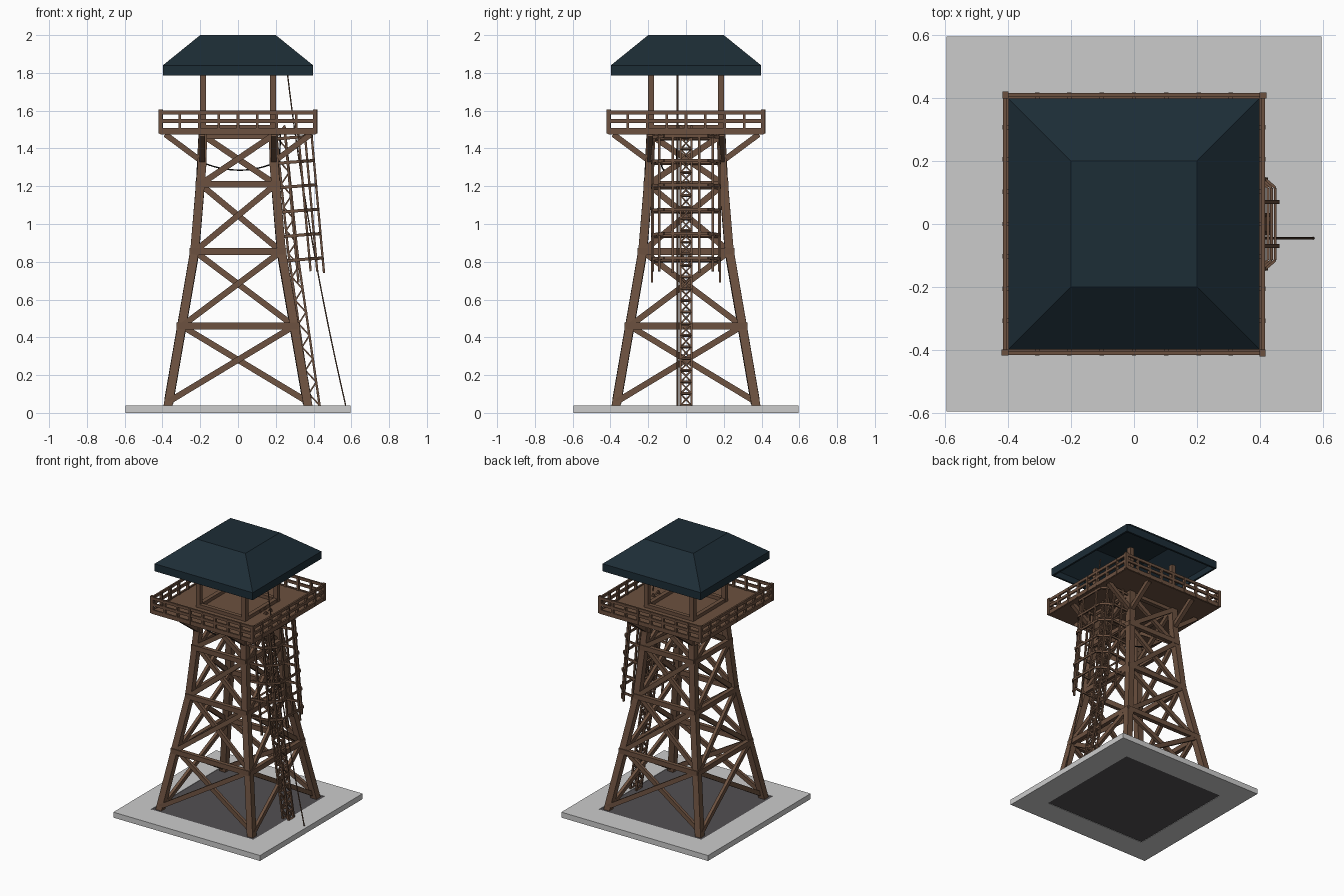
import bpy, bmesh
from math import pi, cos
from mathutils import Vector, Matrix

if "Cube" in bpy.data.objects:
    bpy.data.objects.remove(bpy.data.objects["Cube"])


def material(name, rgb):
    m = bpy.data.materials.new(name)
    m.diffuse_color = (*rgb, 1)
    m.use_nodes = True
    m.node_tree.nodes["Principled BSDF"].inputs["Base Color"].default_value = m.diffuse_color
    return m


WOOD = material("wood", (0.15, 0.082, 0.05))
NAVY = material("roof_navy", (0.012, 0.026, 0.037))
DARK = material("dark_ground", (0.085, 0.08, 0.085))
BLACK = material("black_cable", (0.01, 0.01, 0.01))


def finish(bm, name, mat=None):
    bmesh.ops.recalc_face_normals(bm, faces=bm.faces[:])
    me = bpy.data.meshes.new(name)
    bm.to_mesh(me)
    bm.free()
    ob = bpy.data.objects.new(name, me)
    bpy.context.collection.objects.link(ob)
    if mat:
        me.materials.append(mat)
    return ob


def beam(bm, a, b, w, d, side=(0, 1, 0)):
    """Box from a to b; d is the thickness along `side`, w across it."""
    a, b = Vector(a), Vector(b)
    z = (b - a).normalized()
    y = Vector(side) - Vector(side).dot(z) * z
    if y.length < 1e-3:
        y = z.orthogonal()
    y.normalize()
    x = y.cross(z)
    rot = Matrix((x, y, z)).transposed().to_4x4()
    size = Matrix.Diagonal((w, d, (b - a).length, 1))
    bmesh.ops.create_cube(bm, size=1, matrix=Matrix.Translation((a + b) / 2) @ rot @ size)


def box(bm, x, y, z):
    beam(bm, (sum(x) / 2, sum(y) / 2, z[0]), (sum(x) / 2, sum(y) / 2, z[1]), x[1] - x[0], y[1] - y[0])


def four_sides(bm):
    """Repeat the front-side geometry around the tower."""
    geom = bm.verts[:] + bm.edges[:] + bm.faces[:]
    for k in range(1, 4):
        new = bmesh.ops.duplicate(bm, geom=geom)["geom"]
        bmesh.ops.rotate(bm, verts=[g for g in new if isinstance(g, bmesh.types.BMVert)],
                         cent=(0, 0, 0), matrix=Matrix.Rotation(k * pi / 2, 3, 'Z'))


def interp(table, z):
    for (z0, c0), (z1, c1) in zip(table, table[1:]):
        if z <= z1:
            break
    return c0 + (c1 - c0) * (z - z0) / (z1 - z0)


def leg(z):
    return interp([(0.04, 0.37), (0.855, 0.229), (1.32, 0.19), (1.5, 0.185)], z)


# Ground slab: stone border with a darker inner panel
bm = bmesh.new()
box(bm, (-0.595, 0.415), (-0.595, -0.415), (0, 0.04))
four_sides(bm)
finish(bm, "slab_border")
bm = bmesh.new()
box(bm, (-0.415, 0.415), (-0.415, 0.415), (0.003, 0.037))
finish(bm, "slab_panel", DARK)

# Legs and roof posts
bm = bmesh.new()
for z0, z1 in ((0.03, 0.865), (0.845, 1.32), (1.3, 1.48)):
    beam(bm, (-leg(z0), -leg(z0), z0), (-leg(z1), -leg(z1), z1), 0.046, 0.046)
beam(bm, (-0.185, -0.185, 1.3), (-0.185, -0.185, 1.82), 0.033, 0.033)
four_sides(bm)
finish(bm, "legs_and_posts", WOOD)

# Horizontal beams and cross braces
bm = bmesh.new()
for z in (0.46, 0.855, 1.21):
    c = leg(z)
    beam(bm, (-c - 0.02, -c - 0.012, z), (c + 0.02, -c - 0.012, z), 0.036, 0.03)
levels = [0.06, 0.46, 0.855, 1.21, 1.47]
for z0, z1 in zip(levels, levels[1:]):
    c0, c1 = leg(z0), leg(z1)
    for s, off in ((1, -0.012), (-1, 0.012)):
        beam(bm, (-s * c0, -c0 + off, z0), (s * c1, -c1 + off, z1), 0.032, 0.022)
four_sides(bm)
finish(bm, "cross_braces", WOOD)

# Angled brackets under the deck
bm = bmesh.new()
for s in (-1, 1):
    beam(bm, (s * 0.19, -0.19, 1.33), (s * 0.19, -0.385, 1.475), 0.03, 0.03, (1, 0, 0))
beam(bm, (-0.2, -0.185, 1.465), (0.2, -0.185, 1.465), 0.03, 0.03)
four_sides(bm)
finish(bm, "deck_brackets", WOOD)

# Deck with a low sill between the roof posts
bm = bmesh.new()
box(bm, (-0.41, 0.41), (-0.41, 0.41), (1.475, 1.5))
finish(bm, "deck", WOOD)
bm = bmesh.new()
beam(bm, (-0.2, -0.185, 1.51), (0.2, -0.185, 1.51), 0.03, 0.03)
four_sides(bm)
finish(bm, "post_sill", WOOD)

# Railing
bm = bmesh.new()
for z, h in ((1.59, 0.02), (1.545, 0.02), (1.492, 0.03)):
    beam(bm, (-0.415, -0.41, z), (0.415, -0.41, z), h, 0.012)
for i in range(8):
    x = -0.41 + i * 0.82 / 8
    w = 0.022 if i == 0 else 0.014
    beam(bm, (x, -0.408, 1.48), (x, -0.408, 1.605 if i == 0 else 1.595), w, 0.02)
four_sides(bm)
finish(bm, "railing", WOOD)

# Hip roof: hollow shell with upright fascia and flat top
bm = bmesh.new()
rings = []
for r, z in ((0.398, 1.785), (0.398, 1.84), (0.2, 2.0)):
    rings.append([bm.verts.new((sx * r, sy * r, z)) for sx, sy in ((-1, -1), (1, -1), (1, 1), (-1, 1))])
for a, b in zip(rings, rings[1:]):
    for i in range(4):
        j = (i + 1) % 4
        bm.faces.new((a[i], a[j], b[j], b[i]))
bm.faces.new(rings[-1])
roof = finish(bm, "roof", NAVY)
sol = roof.modifiers.new("thickness", 'SOLIDIFY')
sol.thickness, sol.offset = 0.02, -1


def ladder_x(z):
    return interp([(0.04, 0.408), (0.85, 0.29), (1.52, 0.222)], z)


# Lattice ladder: four chords, rungs and zigzag webbing
bm = bmesh.new()
Y, N = 0.029, 24
zs = [0.04 + i * 1.48 / N for i in range(N + 1)]
for i, (z0, z1) in enumerate(zip(zs, zs[1:])):
    x0, x1 = ladder_x(z0), ladder_x(z1)
    h = 0.024
    flip = 1 if i % 2 else -1
    for s in (-1, 1):
        for t in (-1, 1):
            beam(bm, (x0 + t * h, s * Y, z0), (x1 + t * h, s * Y, z1), 0.012, 0.012)
        beam(bm, (x0 - flip * h, s * Y, z0), (x1 + flip * h, s * Y, z1), 0.008, 0.008)
        beam(bm, (x0 + s * h, -Y, z0), (x0 + s * h, Y, z0), 0.012, 0.01)
        beam(bm, (x0 + s * h, flip * s * Y, z0), (x1 + s * h, -flip * s * Y, z1), 0.008, 0.008)
finish(bm, "ladder", WOOD)

# Safety cage: half-octagon hoops tied by upright bars
bm = bmesh.new()


def cage_x(z):
    return 0.45 - (z - 0.8) * 0.09


for k in range(6):
    z = 0.815 + k * 0.129
    x = cage_x(z)
    half = [(ladder_x(z) - 0.06, 0.18, -0.012), (x - 0.075, 0.18, 0), (x, 0.115, 0.005)]
    pts = half + [(px, -py, pz) for px, py, pz in reversed(half)]
    for p, q in zip(pts, pts[1:]):
        beam(bm, (p[0], p[1], z + p[2]), (q[0], q[1], z + q[2]), 0.009, 0.016, (0, 0, 1))
    # tie bar back to the ladder
    xl = ladder_x(z) - 0.03
    beam(bm, (xl, -0.18, z - 0.01), (xl, 0.18, z - 0.01), 0.012, 0.012)
for dx, y, zb in ((-0.14, 0.18, 0.69), (-0.07, 0.175, 0.75), (-0.035, 0.142, 0.75), (0, 0.07, 0.74)):
    for s in (-1, 1):
        beam(bm, (cage_x(zb) + dx, s * y, zb), (cage_x(1.48) + dx, s * y, 1.48), 0.012, 0.012)
finish(bm, "ladder_cage", WOOD)


def cable(name, pts, radius, mat):
    cu = bpy.data.curves.new(name, 'CURVE')
    cu.dimensions = '3D'
    cu.bevel_depth, cu.bevel_resolution = radius, 1
    sp = cu.splines.new('POLY')
    sp.points.add(len(pts) - 1)
    for p, co in zip(sp.points, pts):
        p.co = (*co, 1)
    cu.materials.append(mat)
    bpy.context.collection.objects.link(bpy.data.objects.new(name, cu))


# Long rope from the roof to the ground, gently sagging
ts = [i / 16 for i in range(17)]
cable("long_rope", [(0.26 + 0.31 * t - 0.1 * t * (1 - t), -0.045, 1.81 - 1.77 * t) for t in ts], 0.004, WOOD)

# Black cable hanging across the tower under the deck
cable("hanging_cable", [(-0.2 + 0.42 * t, -0.13 + 0.08 * t * t,
                         1.285 + (0.045 if t < 0.5 else 0.05) * (2 * t - 1) ** 2) for t in ts]
      + [(0.225, -0.045, 1.49)], 0.004, BLACK)
